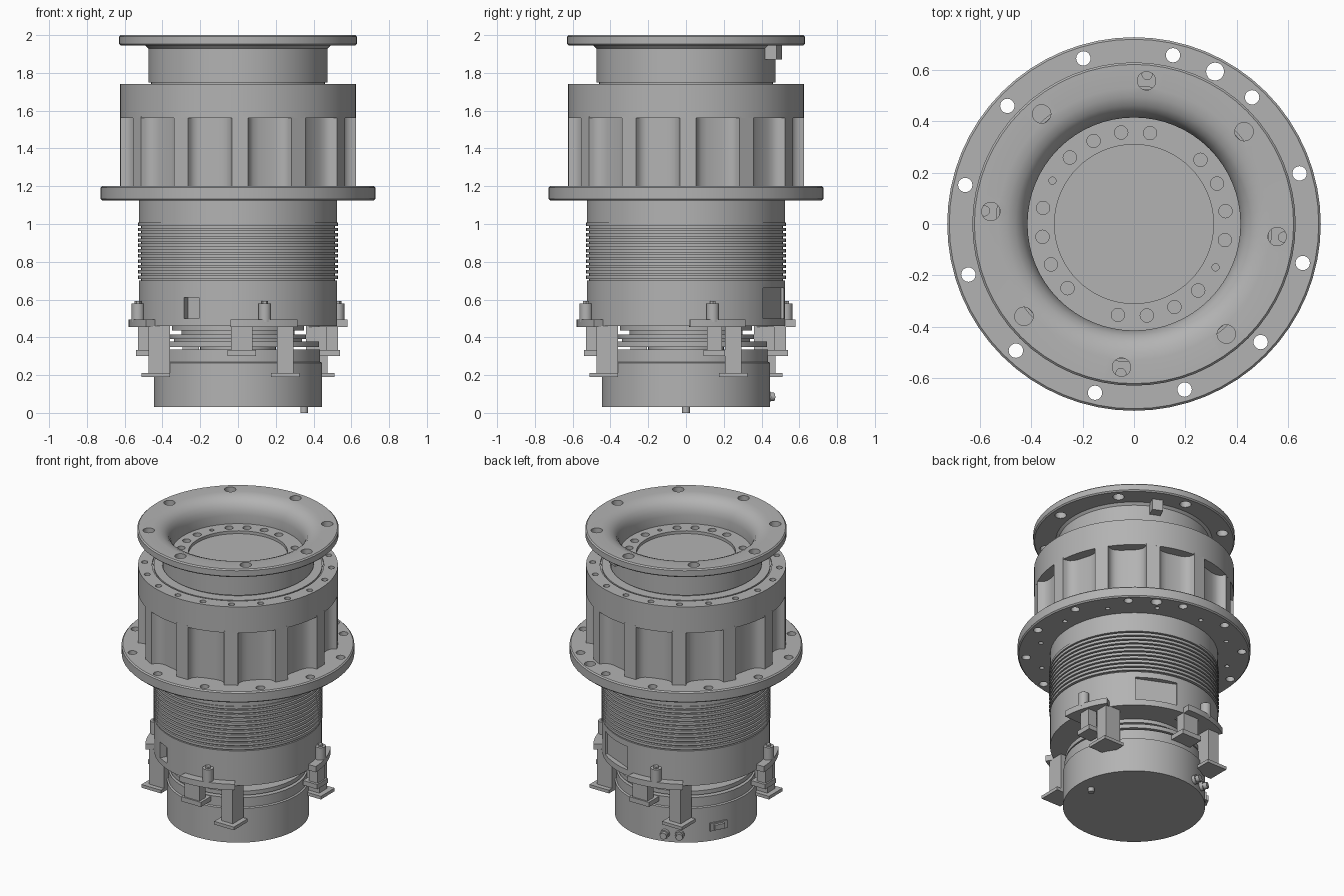
import bpy, bmesh
from math import sin, cos, pi, radians
from mathutils import Matrix

cube = bpy.data.objects.get("Cube")
if cube:
    bpy.data.objects.remove(cube, do_unlink=True)

grey = bpy.data.materials.new("machined grey")
grey.use_nodes = True
grey.diffuse_color = (0.45, 0.45, 0.45, 1)
grey.node_tree.nodes["Principled BSDF"].inputs["Base Color"].default_value = (0.45, 0.45, 0.45, 1)


def lathe(profile, steps=64):
    """Revolve a closed (radius, height) outline around z."""
    bm = bmesh.new()
    vs = [bm.verts.new((r, 0, z)) for r, z in profile]
    edges = [bm.edges.new((a, b)) for a, b in zip(vs, vs[1:])]
    if profile[0][0] > 0:
        edges.append(bm.edges.new((vs[-1], vs[0])))
    bmesh.ops.spin(bm, geom=vs + edges, cent=(0, 0, 0), axis=(0, 0, 1),
                   angle=2 * pi, steps=steps)
    bmesh.ops.remove_doubles(bm, verts=bm.verts, dist=0.0005)
    bmesh.ops.recalc_face_normals(bm, faces=bm.faces)
    return bm


def prism(bm, outline, z0, z1):
    """Add an outline in plan, extruded from z0 to z1."""
    low = [bm.verts.new((x, y, z0)) for x, y in outline]
    high = [bm.verts.new((x, y, z1)) for x, y in outline]
    n = len(low)
    faces = [bm.faces.new(low), bm.faces.new(high)]
    for i in range(n):
        j = (i + 1) % n
        faces.append(bm.faces.new((low[i], low[j], high[j], high[i])))
    bmesh.ops.recalc_face_normals(bm, faces=faces)


def polar(az, r, t=0.0):
    """Plan point at radius r and sideways offset t from a direction in degrees."""
    a = radians(az)
    return (r * cos(a) - t * sin(a), r * sin(a) + t * cos(a))


def block(bm, az, r0, r1, width, z0, z1, shift=0.0):
    w = width / 2
    prism(bm, [polar(az, r, shift + t) for r, t in ((r0, -w), (r1, -w), (r1, w), (r0, w))], z0, z1)


def rod(bm, az, r, radius, z0, z1, sides=20):
    x, y = polar(az, r)
    prism(bm, [(x + radius * cos(2 * pi * i / sides), y + radius * sin(2 * pi * i / sides))
               for i in range(sides)], z0, z1)


def radial_rod(bm, az, r0, r1, radius, z):
    x, y = polar(az, (r0 + r1) / 2)
    m = (Matrix.Translation((x, y, z)) @ Matrix.Rotation(radians(az), 4, 'Z')
         @ Matrix.Rotation(pi / 2, 4, 'Y'))
    bmesh.ops.create_cone(bm, cap_ends=True, segments=16, radius1=radius, radius2=radius,
                          depth=r1 - r0, matrix=m)


def make(name, bm, cutter=None):
    """Turn a bmesh into a shaded object, optionally cut by another bmesh."""
    def obj(n, b):
        me = bpy.data.meshes.new(n)
        b.to_mesh(me)
        b.free()
        me.materials.append(grey)
        o = bpy.data.objects.new(n, me)
        bpy.context.collection.objects.link(o)
        return o
    ob = obj(name, bm)
    if cutter:
        cut = obj(name + "_cutter", cutter)
        cut.hide_render = True
        mod = ob.modifiers.new("holes", 'BOOLEAN')
        mod.object, mod.solver = cut, 'EXACT'
        deps = bpy.context.evaluated_depsgraph_get()
        mesh = bpy.data.meshes.new_from_object(ob.evaluated_get(deps))
        ob.modifiers.clear()
        ob.data = mesh
        bpy.data.objects.remove(cut, do_unlink=True)
    ob.data.shade_smooth()
    ob.data.set_sharp_from_angle(angle=radians(32))
    return ob


# Top flange with flared bore, recessed disc and bolt holes
holes = bmesh.new()
for k in range(8):
    rod(holes, -5 + 45 * k, 0.56, 0.036, 1.9, 2.1)
for k in range(20):
    if k % 10 != 3:
        rod(holes, 8 + 18 * k, 0.36, 0.014 if k % 10 == 8 else 0.026, 1.79, 1.88)
make("top_flange", lathe([
    (0, 1.81), (0.31, 1.81), (0.31, 1.83), (0.415, 1.83), (0.415, 1.89), (0.422, 1.925),
    (0.438, 1.957), (0.462, 1.98), (0.495, 1.995), (0.53, 2.0), (0.622, 2.0), (0.63, 1.992),
    (0.63, 1.953), (0.622, 1.945), (0.49, 1.945), (0.475, 1.93), (0.475, 1.75),
    (0.46, 1.75), (0.46, 1.73), (0, 1.73)]), holes)

# Small stop block under the top flange
bm = bmesh.new()
block(bm, 66, 0.45, 0.54, 0.07, 1.87, 1.946)
make("stop_block", bm)

# Upper housing ring with blind screw holes and a seam groove
holes = bmesh.new()
for k in range(20):
    rod(holes, -59 + 18 * k, 0.585, 0.02, 1.69, 1.8, 12)
make("housing_ring", lathe([
    (0, 1.56), (0.625, 1.56), (0.625, 1.74), (0.537, 1.74), (0.537, 1.73),
    (0.527, 1.73), (0.527, 1.74), (0, 1.74)]), holes)

# Ribbed housing: twelve ribs with filleted flat pockets between
half = [(0.043, 0.624), (0.046, 0.6), (0.053, 0.58), (0.07, 0.563), (0.1, 0.548)]
rib = [(-t, r) for t, r in reversed(half)] + half
bm = bmesh.new()
prism(bm, [polar(1 + 30 * k, r, t) for k in range(12) for t, r in rib], 1.19, 1.57)
make("ribbed_housing", bm)

# Mounting flange with through holes and small blind holes below
holes = bmesh.new()
for k in range(12):
    rod(holes, 17 + 30 * k, 0.675, 0.028, 1.0, 1.3)
    rod(holes, 4 + 30 * k, 0.6, 0.015, 1.0, 1.16, 12)
rod(holes, 62, 0.673, 0.035, 1.0, 1.3)
make("mounting_flange", lathe([
    (0, 1.125), (0.72, 1.125), (0.728, 1.133), (0.728, 1.192), (0.72, 1.2), (0, 1.2)]), holes)

# Threaded barrel with two side pockets
profile = [(0, 0.46), (0.525, 0.46), (0.525, 0.7)]
for k in range(11):
    z = 0.71 + 0.028 * k
    profile += [(0.513, z - 0.01), (0.513, z), (0.53, z), (0.53, z + 0.018)]
profile += [(0.525, 1.008), (0.525, 1.13), (0, 1.13)]
holes = bmesh.new()
block(holes, 66, 0.49, 0.6, 0.27, 0.5, 0.66)
block(holes, -118, 0.48, 0.6, 0.09, 0.5, 0.61)
make("threaded_barrel", lathe(profile), holes)

# Coupling discs in the gap between barrel and base
make("coupling", lathe([
    (0, 0.32), (0.2, 0.32), (0.2, 0.35), (0.43, 0.35), (0.43, 0.378), (0.34, 0.378),
    (0.34, 0.39), (0.36, 0.39), (0.36, 0.415), (0.3, 0.415), (0.3, 0.435),
    (0.35, 0.435), (0.35, 0.47), (0, 0.47)]))

# Base drum with a stepped upper rim and a locating pin
make("base_drum", lathe([
    (0, 0.03), (0.445, 0.03), (0.445, 0.265), (0.435, 0.27), (0.435, 0.335), (0, 0.335)]))
bm = bmesh.new()
rod(bm, 0, 0.35, 0.02, 0, 0.05, 16)
make("locating_pin", bm)

# Four clamps: curved plate, screw, long post with foot, short post with foot
for i in range(4):
    turn = 90 * i
    front_type = i % 2 == 0
    start = turn - (94 if front_type else 88)
    end = turn - 57
    arc = [start + (end - start) * j / 8 for j in range(9)]
    bm = bmesh.new()
    prism(bm, [polar(a, 0.58) for a in arc] + [polar(a, 0.43) for a in reversed(arc)], 0.455, 0.495)
    make(f"clamp_plate_{i + 1}", bm)
    bm = bmesh.new()
    rod(bm, turn - 75, 0.548, 0.034, 0.48, 0.58)
    rod(bm, turn - 75, 0.548, 0.018, 0.575, 0.592, 6)
    make(f"clamp_screw_{i + 1}", bm)
    bm = bmesh.new()
    block(bm, turn - 90, 0.36, 0.475, 0.085, 0.2, 0.46, 0.25)
    block(bm, turn - 90, 0.36, 0.51, 0.15, 0.19, 0.212, 0.25)
    make(f"long_post_{i + 1}", bm)
    side, width = (0.02, 0.115) if front_type else (0.15, 0.08)
    bm = bmesh.new()
    block(bm, turn - 90, 0.465, 0.53, width, 0.32, 0.46, side)
    block(bm, turn - 90, 0.43, 0.54, width + 0.035, 0.3, 0.332, side)
    make(f"short_post_{i + 1}", bm)

# Round sockets and a flat multi-pin socket on the back of the base
for n, az in enumerate((108, 120)):
    bm = bmesh.new()
    radial_rod(bm, az, 0.42, 0.465, 0.03, 0.085)
    radial_rod(bm, az, 0.46, 0.49, 0.022, 0.085)
    make(f"round_socket_{n + 1}", bm)
bm = bmesh.new()
block(bm, 152, 0.42, 0.452, 0.12, 0.1, 0.155)
block(bm, 152, 0.45, 0.47, 0.07, 0.11, 0.145)
make("flat_socket", bm)
